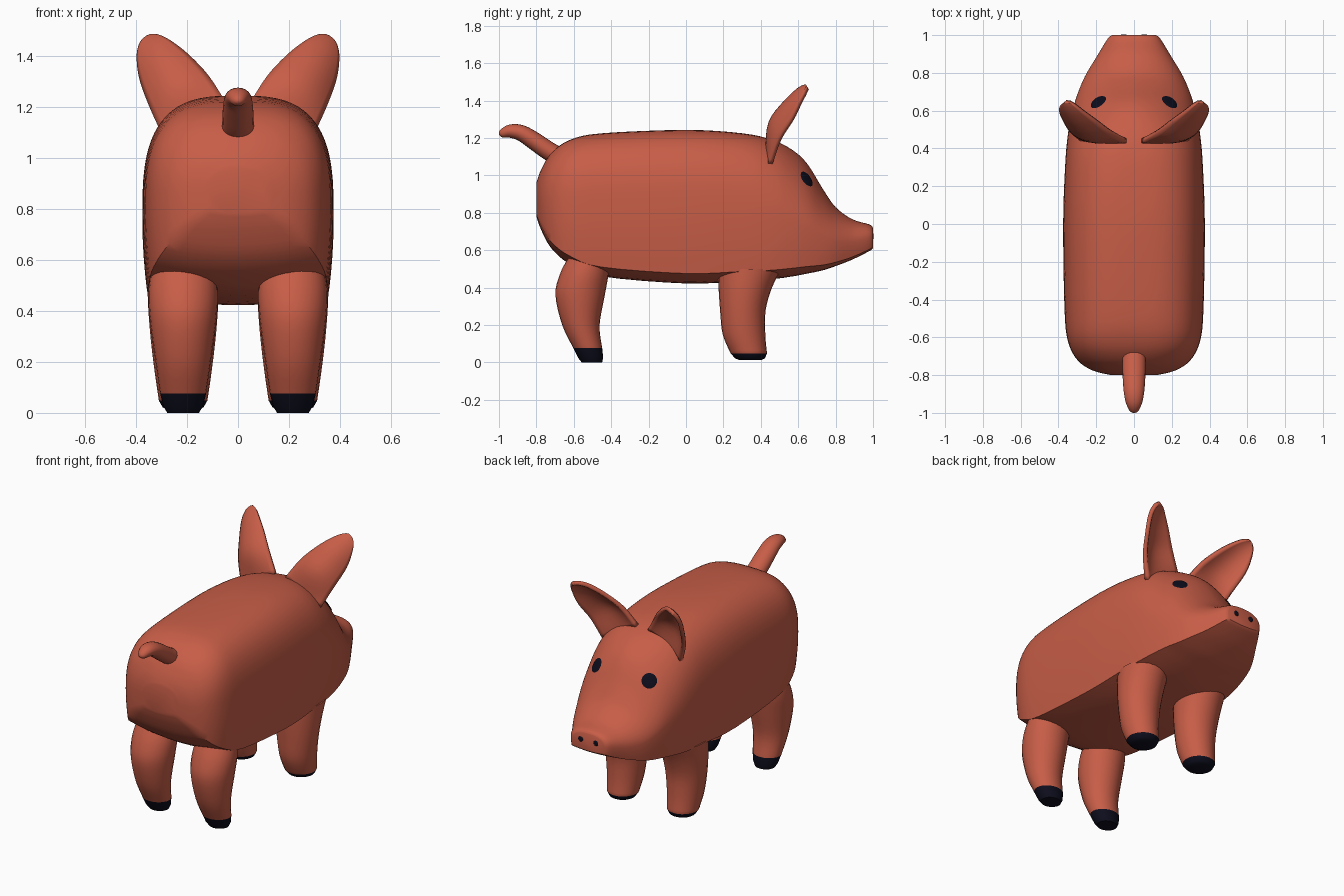
import bpy, bmesh, math
from mathutils import Vector
from mathutils.bvhtree import BVHTree

if "Cube" in bpy.data.objects:
    bpy.data.objects.remove(bpy.data.objects["Cube"])


def material(name, rgb):
    m = bpy.data.materials.new(name)
    m.diffuse_color = (*rgb, 1)
    m.use_nodes = True
    m.node_tree.nodes["Principled BSDF"].inputs["Base Color"].default_value = m.diffuse_color
    return m


SKIN = material("terracotta skin", (0.57, 0.11, 0.063))
DARK = material("dark navy", (0.004, 0.004, 0.012))


def smooth_rows(rows, steps=4):
    """Catmull-Rom interpolation of parameter rows."""
    out = []
    for i in range(len(rows) - 1):
        a, b, c, d = (rows[max(0, min(len(rows) - 1, i + k))] for k in (-1, 0, 1, 2))
        for s in range(steps):
            t = s / steps
            out.append([0.5 * (2 * q + (r - p) * t + (2 * p - 5 * q + 4 * r - u) * t * t
                               + (3 * q - p - 3 * r + u) * t ** 3)
                        for p, q, r, u in zip(a, b, c, d)])
    return out + [list(rows[-1])]


def make(name, verts, faces, mats, angle=40, rule=None):
    me = bpy.data.meshes.new(name)
    bm = bmesh.new()
    vs = [bm.verts.new(v) for v in verts]
    for f in faces:
        bm.faces.new([vs[i] for i in f])
    bmesh.ops.recalc_face_normals(bm, faces=bm.faces)
    bm.to_mesh(me)
    bm.free()
    for m in mats:
        me.materials.append(m)
    if rule:
        for p in me.polygons:
            p.material_index = rule(p)
    ob = bpy.data.objects.new(name, me)
    bpy.context.collection.objects.link(ob)
    bpy.ops.object.select_all(action='DESELECT')
    ob.select_set(True)
    bpy.context.view_layer.objects.active = ob
    bpy.ops.object.shade_smooth_by_angle(angle=math.radians(angle))
    return ob


def loft(name, rings, mats, **kw):
    """Skin closed rings of equal size and cap both ends."""
    n = len(rings[0])
    faces = [(r * n + i, r * n + (i + 1) % n, (r + 1) * n + (i + 1) % n, (r + 1) * n + i)
             for r in range(len(rings) - 1) for i in range(n)]
    last = (len(rings) - 1) * n
    faces += [tuple(range(n)), tuple(range(last, last + n))]
    return make(name, [v for r in rings for v in r], faces, mats, **kw)


def signed_pow(v, e):
    return math.copysign(abs(v) ** e, v)


# Body and head: rows of y, top, bottom, half width, roundness of the back
BODY = [(-0.80, 0.96, 0.78, 0.12, 2.2), (-0.775, 1.03, 0.71, 0.22, 2.4),
        (-0.72, 1.12, 0.61, 0.30, 2.7), (-0.62, 1.19, 0.525, 0.35, 3),
        (-0.45, 1.225, 0.46, 0.368, 3), (0, 1.243, 0.422, 0.375, 3),
        (0.3, 1.225, 0.435, 0.365, 2.8), (0.46, 1.19, 0.445, 0.352, 2.4),
        (0.57, 1.135, 0.46, 0.333, 2.0), (0.65, 1.06, 0.475, 0.312, 1.8),
        (0.73, 0.93, 0.492, 0.283, 1.75), (0.80, 0.83, 0.515, 0.25, 1.9),
        (0.89, 0.765, 0.55, 0.195, 2.1), (0.98, 0.738, 0.595, 0.14, 2.4),
        (1.0, 0.72, 0.61, 0.115, 2.4)]


def body_section(y, top, bot, w, n):
    h = top - bot
    mid, corner = bot + 0.42 * h, bot + 0.065 * h
    pts = []
    for i in range(37):
        a = math.pi * i / 36
        pts.append((w * signed_pow(math.cos(a), 2 / n), y,
                    mid + (top - mid) * abs(math.sin(a)) ** (2 / n)))

    def side(s, t):
        return (s * w * (1 - 0.05 * t * t), y, mid + (corner - mid) * t)
    pts += [side(-1, t / 4) for t in range(1, 5)]
    for i in range(1, 10):
        u = i / 5 - 1
        pts.append((u * 0.95 * w, y, bot + (corner - bot) * u * u))
    return pts + [side(1, t / 4) for t in range(4, 0, -1)]


body = loft("body", [body_section(*r) for r in smooth_rows(BODY)], [SKIN])
surface = BVHTree.FromPolygons([v.co for v in body.data.vertices],
                               [p.vertices[:] for p in body.data.polygons])


# Legs: rows of z, y centre, half depth, half width
def ellipse_ring(cx, row):
    z, y, d, w = row
    return [(cx + w * math.cos(a), y + d * math.sin(a), z)
            for a in (math.tau * i / 24 for i in range(24))]


LEGS = {
    "hind_leg": (0.076, [(0.56, -0.52, 0.11, 0.125), (0.47, -0.545, 0.13, 0.136),
                         (0.36, -0.566, 0.132, 0.13), (0.2, -0.562, 0.1, 0.108),
                         (0.076, -0.525, 0.077, 0.09)],
                 [(0.025, -0.51, 0.067, 0.077), (0.0, -0.503, 0.055, 0.062)]),
    "front_leg": (0.048, [(0.5, 0.34, 0.17, 0.14), (0.4, 0.317, 0.143, 0.136),
                          (0.28, 0.304, 0.122, 0.126), (0.15, 0.31, 0.114, 0.11),
                          (0.048, 0.336, 0.097, 0.095)],
                  [(0.022, 0.342, 0.08, 0.08), (0.012, 0.345, 0.058, 0.062)]),
}
for name, (limit, upper, hoof) in LEGS.items():
    for side, s in (("left", -1), ("right", 1)):
        rings = [ellipse_ring(s * 0.215, r) for r in smooth_rows(upper) + hoof]
        loft(f"{side}_{name}", rings, [SKIN, DARK], angle=50,
             rule=lambda p, limit=limit: int(p.center.z < limit - 0.002))

# Tail: rows of y, z, radius, half width
TAIL = [(-0.64, 1.08, 0.05, 0.062), (-0.73, 1.128, 0.05, 0.062), (-0.81, 1.183, 0.048, 0.06),
        (-0.88, 1.226, 0.043, 0.055), (-0.94, 1.236, 0.036, 0.045),
        (-0.985, 1.222, 0.022, 0.026), (-0.998, 1.216, 0.006, 0.008)]
path = smooth_rows(TAIL)
rings = []
for i, (y, z, r, w) in enumerate(path):
    p, q = path[max(0, i - 1)], path[min(len(path) - 1, i + 1)]
    t = Vector((0, q[0] - p[0], q[1] - p[1])).normalized()
    up = Vector((0, t.z, -t.y))
    rings.append([Vector((w * math.cos(a), y, z)) + up * (r * math.sin(a))
                  for a in (math.tau * k / 20 for k in range(20))])
loft("tail", rings, [SKIN], angle=60)

# Ears: cupped leaves; rows of inner edge, outer edge and bow depth
EAR = [(0.04, 0.44, 1.20, 0.28, 0.45, 1.06, 0.01), (0.115, 0.485, 1.31, 0.335, 0.50, 1.19, 0.045),
       (0.195, 0.545, 1.395, 0.375, 0.57, 1.30, 0.04), (0.265, 0.595, 1.45, 0.388, 0.61, 1.385, 0.02),
       (0.31, 0.63, 1.472, 0.381, 0.635, 1.435, 0.008), (0.34, 0.648, 1.474, 0.362, 0.648, 1.465, 0)]
ear_rows, N = smooth_rows(EAR), 12
for side, s in (("left", -1), ("right", 1)):
    verts = []
    for row in ear_rows:
        a, b = Vector(row[:3]), Vector(row[3:6])
        back = (b - a).cross(Vector((0.13, 0.1, 0.17))).normalized()
        for k in range(N + 1):
            u = k / N
            p = a.lerp(b, u) + back * row[6] * 4 * u * (1 - u)
            verts.append((s * p.x, p.y, p.z))
    W = N + 1
    faces = [(r * W + k, r * W + k + 1, (r + 1) * W + k + 1, (r + 1) * W + k)
             for r in range(len(ear_rows) - 1) for k in range(N)]
    ear = make(f"{side}_ear", verts, faces, [SKIN], angle=60)
    thick = ear.modifiers.new("thickness", 'SOLIDIFY')
    thick.thickness, thick.offset = 0.025, 0


# Eyes and nostrils: thin discs wrapped onto the head surface
def spot(name, centre, radius):
    loc, nor, _, _ = surface.find_nearest(Vector(centre))
    u = nor.cross(Vector((0, 0, 1))).normalized()
    v = nor.cross(u)
    verts, rn, seg = [], 4, 24
    for r in range(rn + 1):
        for i in range(seg if r else 1):
            a = math.tau * i / seg
            p = loc + (u * math.cos(a) + v * math.sin(a)) * radius * r / rn
            hit, hn, _, _ = surface.find_nearest(p)
            verts.append(hit + hn * (0.006 if r < rn else 0.002))
    faces = [(0, 1 + i, 1 + (i + 1) % seg) for i in range(seg)]
    for r in range(rn - 1):
        o = 1 + r * seg
        faces += [(o + i, o + seg + i, o + seg + (i + 1) % seg, o + (i + 1) % seg)
                  for i in range(seg)]
    make(name, verts, faces, [DARK], angle=60)


for side, s in (("left", -1), ("right", 1)):
    spot(f"{side}_eye", (s * 0.187, 0.643, 0.978), 0.046)
    spot(f"{side}_nostril", (s * 0.055, 1.0, 0.675), 0.017)
